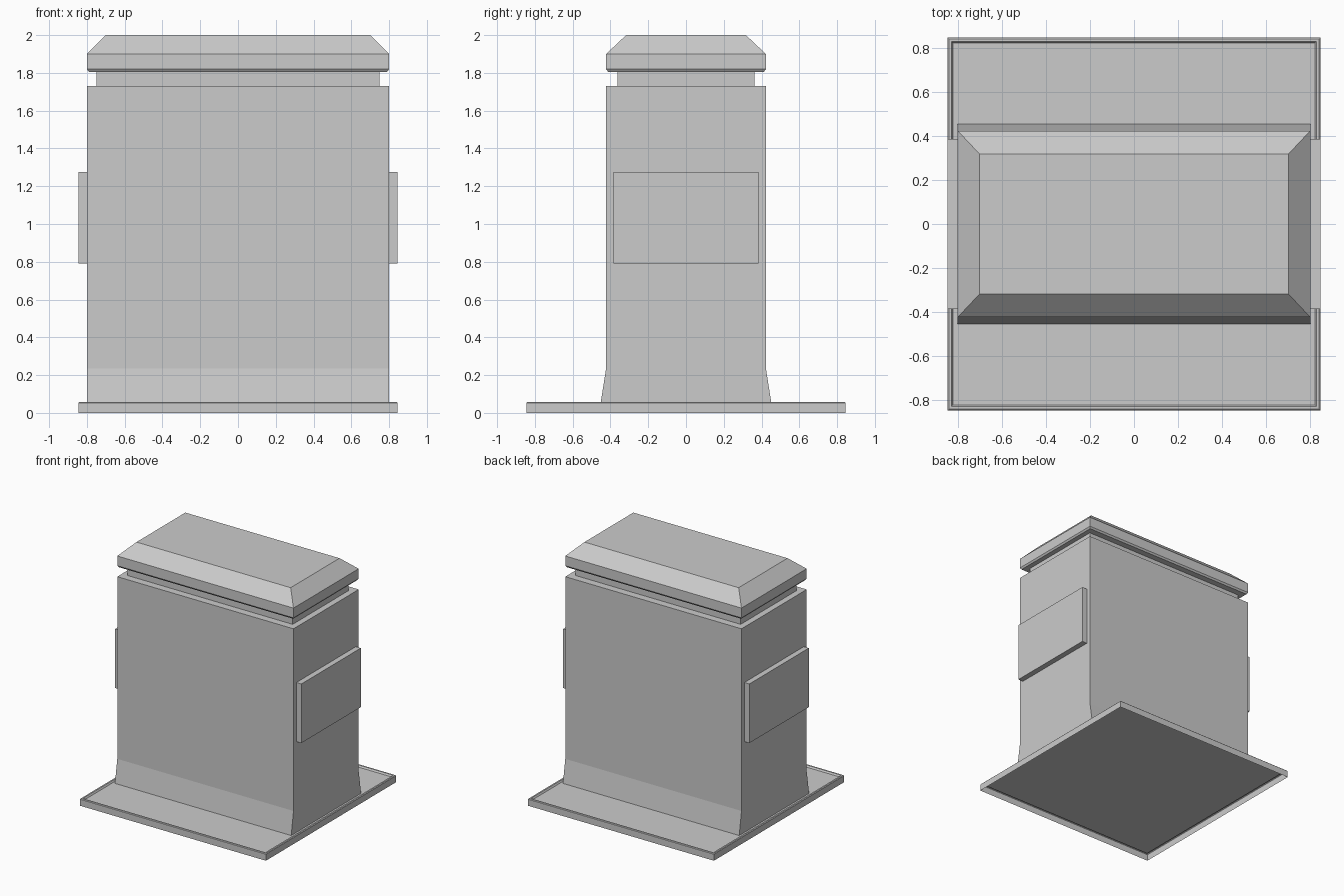
import bpy, bmesh

if "Cube" in bpy.data.objects:
    bpy.data.objects.remove(bpy.data.objects["Cube"])


def loft(name, rings, cap_start=True, cap_end=True):
    """Stack rectangular rings (half_x, half_y, z) into one mesh."""
    bm = bmesh.new()
    loops = [[bm.verts.new((sx * hx, sy * hy, z))
              for sx, sy in ((-1, -1), (1, -1), (1, 1), (-1, 1))]
             for hx, hy, z in rings]
    for low, high in zip(loops, loops[1:]):
        for i in range(4):
            j = (i + 1) % 4
            bm.faces.new((low[i], low[j], high[j], high[i]))
    if cap_start:
        bm.faces.new(loops[0][::-1])
    if cap_end:
        bm.faces.new(loops[-1])
    mesh = bpy.data.meshes.new(name)
    bm.to_mesh(mesh)
    bm.free()
    obj = bpy.data.objects.new(name, mesh)
    bpy.context.collection.objects.link(obj)
    return obj


# Base tray: raised rim with a small chamfer, recessed floor, open underside
loft("base_tray", [(0.845, 0.845, 0), (0.845, 0.845, 0.053),
                   (0.84, 0.84, 0.058), (0.828, 0.828, 0.058),
                   (0.82, 0.82, 0.045)], cap_start=False)

# Main body, flared front and back at the foot
loft("body", [(0.80, 0.453, 0.045), (0.80, 0.423, 0.235),
              (0.80, 0.423, 1.73)], cap_start=False)

# Recessed neck under the lid
loft("neck", [(0.75, 0.362, 1.73), (0.75, 0.362, 1.81)], False, False)

# Lid with chamfered lower edge and sloping top
loft("lid", [(0.79, 0.413, 1.806), (0.80, 0.423, 1.82),
             (0.80, 0.423, 1.90), (0.70, 0.317, 2.0)])

# Raised panels on both sides
for side, label in ((-1, "left"), (1, "right")):
    panel = loft(label + "_side_panel", [(0.0225, 0.385, 0.79), (0.0225, 0.385, 1.275)])
    panel.location.x = side * 0.8225
